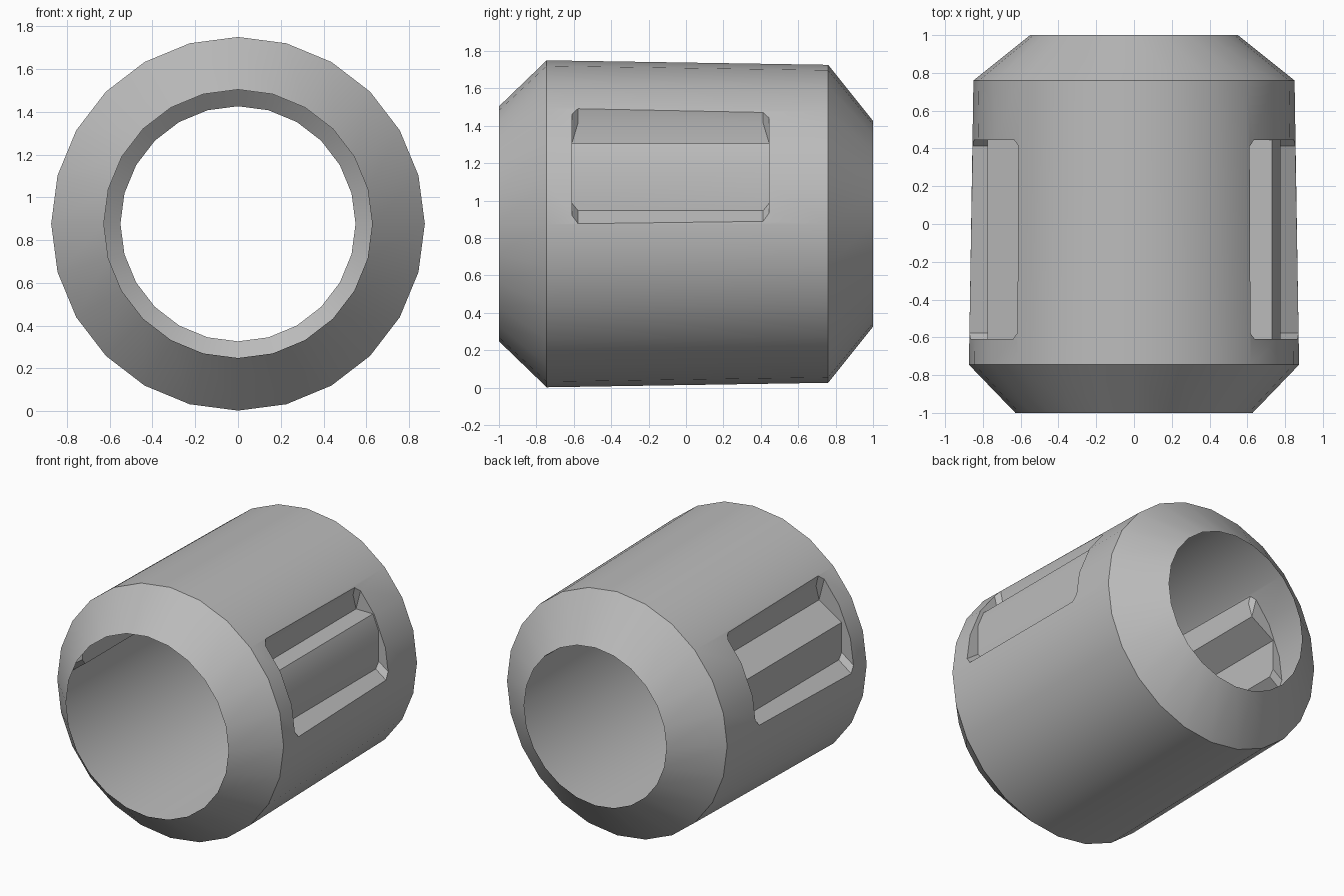
import bpy, bmesh, math

if "Cube" in bpy.data.objects:
    bpy.data.objects.remove(bpy.data.objects["Cube"])

CZ = 0.876          # height of the sleeve axis
SIDES = 24

grey = bpy.data.materials.new("mid_grey")
grey.diffuse_color = (0.5, 0.5, 0.5, 1)
grey.use_nodes = True
grey.node_tree.nodes["Principled BSDF"].inputs["Base Color"].default_value = grey.diffuse_color


def make_object(name, bm):
    bmesh.ops.recalc_face_normals(bm, faces=bm.faces)
    mesh = bpy.data.meshes.new(name)
    bm.to_mesh(mesh)
    bm.free()
    ob = bpy.data.objects.new(name, mesh)
    bpy.context.collection.objects.link(ob)
    mesh.materials.append(grey)
    return ob


def sleeve(rings):
    """Capped body of revolution about the y axis from (y, radius) rings."""
    bm = bmesh.new()
    loops = []
    for y, r in rings:
        angles = [2 * math.pi * i / SIDES for i in range(SIDES)]
        loops.append([bm.verts.new((r * math.cos(a), y, CZ + r * math.sin(a))) for a in angles])
    for a, b in zip(loops, loops[1:]):
        for i in range(SIDES):
            j = (i + 1) % SIDES
            bm.faces.new((a[i], a[j], b[j], b[i]))
    bm.faces.new(loops[0])
    bm.faces.new(loops[-1])
    return make_object("sleeve", bm)


def slot_cutter(name, side, step):
    """Side slot: sloping walls around a stepped floor, with clipped corners."""
    lower = [(0.969, -0.07), (0.775, 0.07)]
    upper = [(0.60, 0.54), (0.634, 0.694)]
    profile = lower + step + upper + [(1.0, 0.69)]
    bm = bmesh.new()
    ends = [[bm.verts.new((side * x, y, CZ + z)) for x, z in profile] for y in (-0.61, 0.445)]
    n = len(profile)
    for i in range(n):
        j = (i + 1) % n
        bm.faces.new((ends[0][i], ends[0][j], ends[1][j], ends[1][i]))
    bm.faces.new(ends[0])
    bm.faces.new(ends[1])
    bmesh.ops.recalc_face_normals(bm, faces=bm.faces)
    # clip the four slot corners
    k = len(lower) + len(step)
    corners = [bm.edges.get((e[i], e[i + 1])) for e in ends for i in (0, k)]
    bmesh.ops.bevel(bm, geom=corners, offset=0.033, segments=1, affect='EDGES')
    return make_object(name, bm)


body = sleeve([(-1, 0.628), (-0.745, 0.874), (0.76, 0.85), (1, 0.55)])

# right floor has a flat ledge with a chamfer, left floor a single slope
cutters = [
    slot_cutter("right_slot_cutter", 1, [(0.775, 0.32), (0.73, 0.43), (0.60, 0.43)]),
    slot_cutter("left_slot_cutter", -1, [(0.775, 0.32), (0.60, 0.43)]),
]
bpy.context.view_layer.objects.active = body
for c in cutters:
    mod = body.modifiers.new(c.name, 'BOOLEAN')
    mod.operation = 'DIFFERENCE'
    mod.solver = 'EXACT'
    mod.object = c
    bpy.ops.object.modifier_apply(modifier=mod.name)
    bpy.data.objects.remove(c)

# open both ends so the sleeve is a thin hollow shell
bm = bmesh.new()
bm.from_mesh(body.data)
caps = [f for f in bm.faces if all(abs(v.co.y) > 0.99 for v in f.verts)]
bmesh.ops.delete(bm, geom=caps, context='FACES')
bm.to_mesh(body.data)
bm.free()

bpy.ops.object.select_all(action='DESELECT')
body.select_set(True)
bpy.ops.object.shade_smooth_by_angle(angle=math.radians(30))
